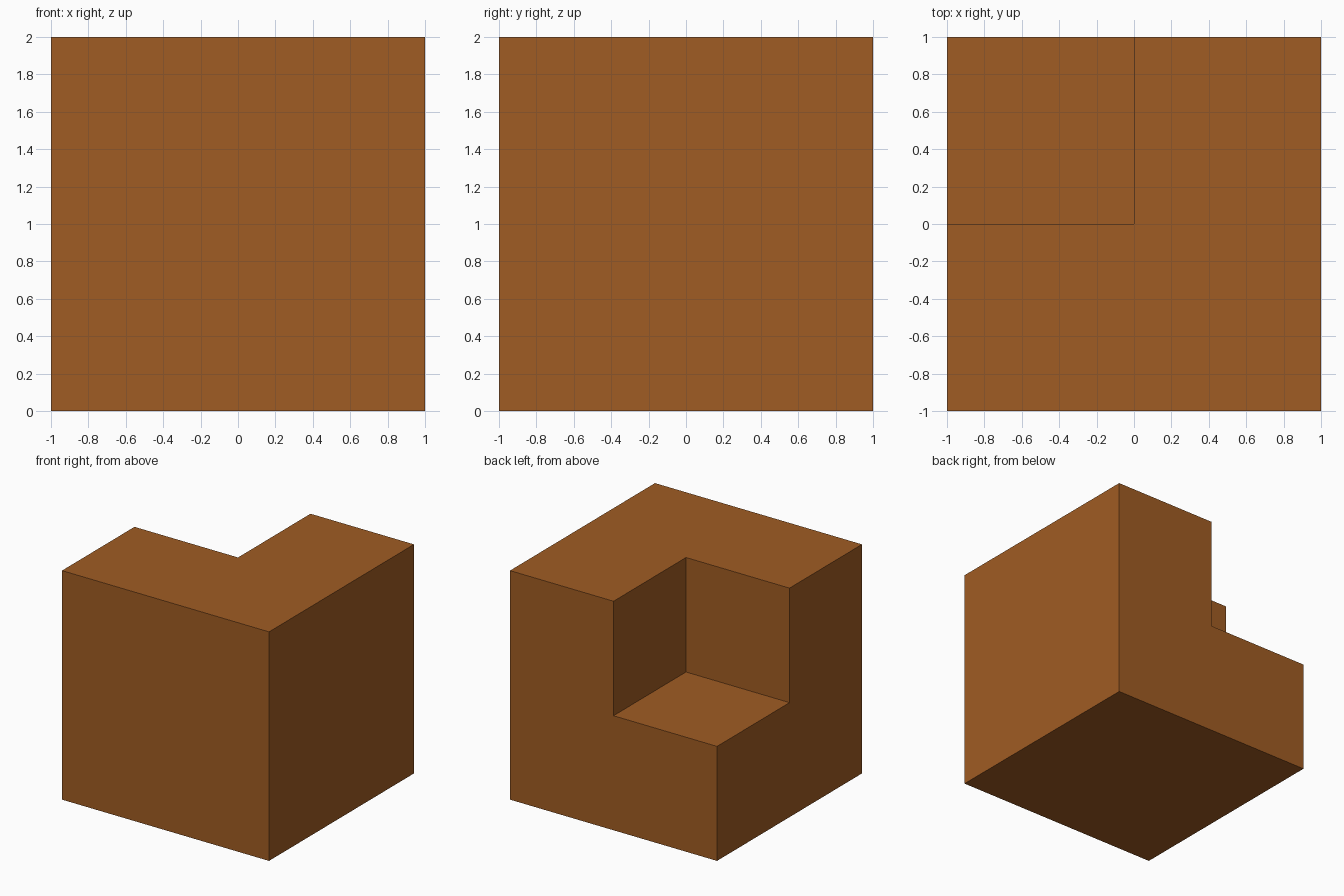
import bpy

if "Cube" in bpy.data.objects:
    bpy.data.objects.remove(bpy.data.objects["Cube"])

brown = bpy.data.materials.new("warm_brown")
brown.diffuse_color = (0.352, 0.107, 0.0168, 1.0)
brown.use_nodes = True
brown.node_tree.nodes["Principled BSDF"].inputs["Base Color"].default_value = brown.diffuse_color


def box(name, lo, hi):
    """Axis-aligned box between two corners."""
    centre = [(a + b) / 2 for a, b in zip(lo, hi)]
    bpy.ops.mesh.primitive_cube_add(size=1, location=centre)
    ob = bpy.context.object
    ob.name = name
    ob.scale = [b - a for a, b in zip(lo, hi)]
    bpy.ops.object.transform_apply(location=True, rotation=False, scale=True)
    ob.data.materials.append(brown)
    return ob


# Full cube
block = box("notched_block", (-1, -1, 0), (1, 1, 2))

# Cutter for the back-left upper corner, overshooting the outer faces
cutter = box("corner_cutter", (-1.5, 0, 1), (0, 1.5, 2.5))
cutter.hide_render = True

# Cut the notch and remove the helper
notch = block.modifiers.new("corner_notch", 'BOOLEAN')
notch.operation = 'DIFFERENCE'
notch.solver = 'EXACT'
notch.object = cutter
bpy.context.view_layer.objects.active = block
bpy.ops.object.modifier_apply(modifier=notch.name)
bpy.data.objects.remove(cutter, do_unlink=True)
